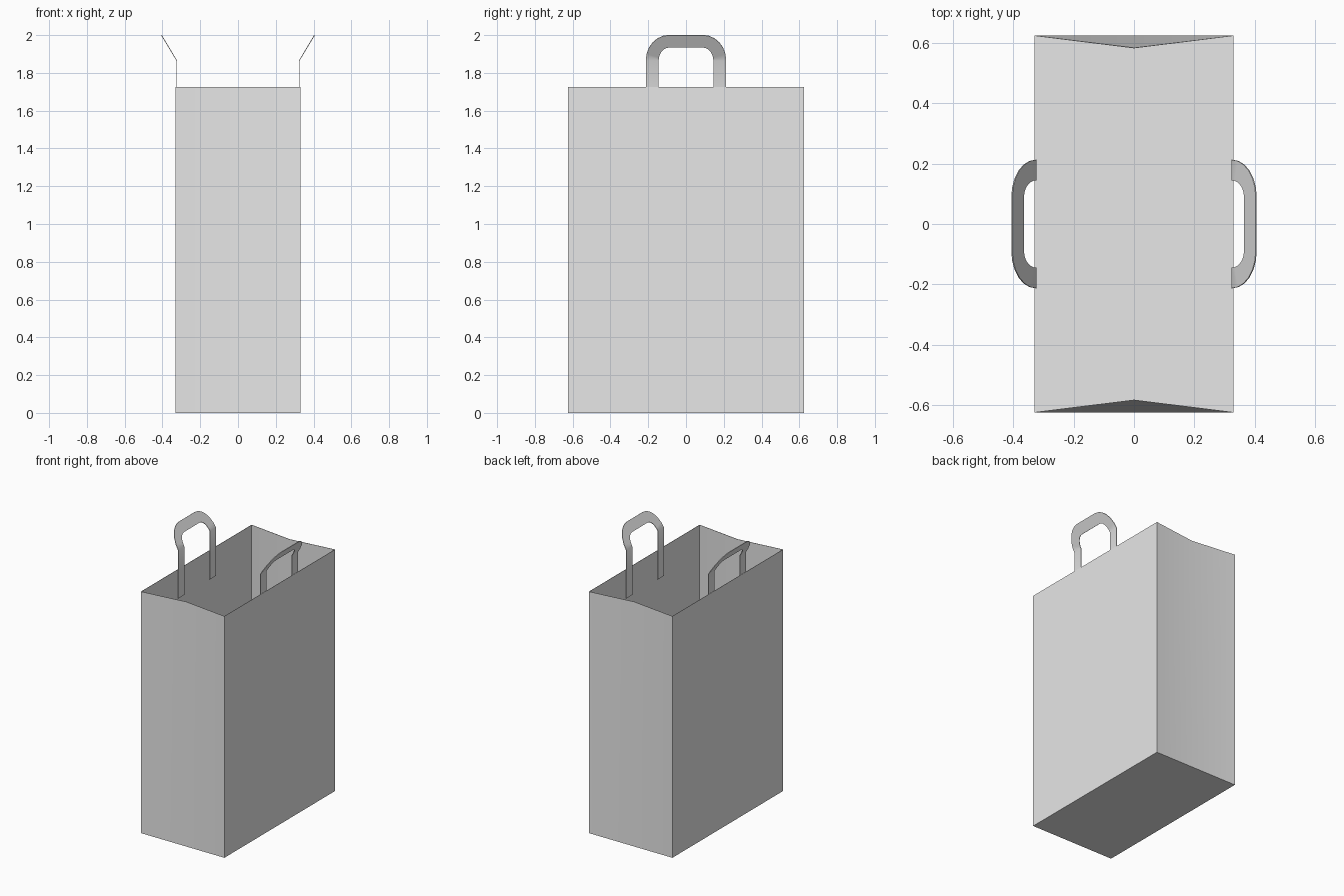
import bpy
import math

cube = bpy.data.objects.get("Cube")
if cube:
    bpy.data.objects.remove(cube, do_unlink=True)

# One plain paper colour
paper = bpy.data.materials.new("light grey paper")
paper.use_nodes = True
GREY = (0.8, 0.8, 0.8, 1)
paper.diffuse_color = GREY
paper.node_tree.nodes["Principled BSDF"].inputs["Base Color"].default_value = GREY


def sheet(name, verts, faces, thickness, offset):
    """Thin paper part: a sheet of faces given a little thickness."""
    mesh = bpy.data.meshes.new(name)
    mesh.from_pydata(verts, [], faces)
    mesh.materials.append(paper)
    obj = bpy.data.objects.new(name, mesh)
    bpy.context.collection.objects.link(obj)
    bpy.ops.object.select_all(action="DESELECT")
    obj.select_set(True)
    bpy.context.view_layer.objects.active = obj
    bpy.ops.object.mode_set(mode="EDIT")
    bpy.ops.mesh.select_all(action="SELECT")
    bpy.ops.mesh.normals_make_consistent(inside=False)
    bpy.ops.object.mode_set(mode="OBJECT")
    solid = obj.modifiers.new("Paper thickness", "SOLIDIFY")
    solid.thickness = thickness
    solid.offset = offset
    bpy.ops.object.modifier_apply(modifier=solid.name)
    bpy.ops.object.shade_smooth_by_angle(angle=math.radians(40))
    return obj


# Bag body: open box whose end walls are pinched inward at the rim
HALF_X, HALF_Y, HEIGHT, PINCH = 0.33, 0.625, 1.725, 0.04


def outline(z, pinch):
    end = [(-HALF_X, -HALF_Y, z), (0, -HALF_Y + pinch, z), (HALF_X, -HALF_Y, z)]
    return end + [(-x, -y, z) for x, y, z in end]


verts = outline(0, 0) + outline(HEIGHT, PINCH)
walls = [(i, (i + 1) % 6, (i + 1) % 6 + 6, i + 6) for i in range(6)]
sheet("bag_body", verts, walls + [tuple(reversed(range(6)))], 0.003, -1)

# Handles: flat straps, fixed inside the side walls and bent outward above
FOOT, BEND, TOP = 1.52, 0.865 + 1, 2.0
STRAP_X, TIP_X = 0.3245, 0.405
CORNER_Y, STEPS = 0.09, 6


def lean(z):
    return STRAP_X + (TIP_X - STRAP_X) * max(0, z - BEND) / (TOP - BEND)


def strap_edge(radius_y, radius_z):
    """Half of a strap edge, from its foot to the start of the top bar."""
    points = [(CORNER_Y + radius_y, FOOT)]
    for i in range(STEPS + 1):
        a = math.pi / 2 * i / STEPS
        points.append((CORNER_Y + radius_y * math.cos(a), BEND + radius_z * math.sin(a)))
    return points + [(-y, z) for y, z in reversed(points)]


outer = strap_edge(0.123, TOP - BEND)
inner = strap_edge(0.055, 0.07)
count = len(outer)
strips = [(i, i + 1, count + i + 1, count + i) for i in range(count - 1)]
for name, side in (("left_handle", 1), ("right_handle", -1)):
    strap = [(side * lean(z), y, z) for y, z in outer + inner]
    sheet(name, strap, strips, 0.004, 0)
